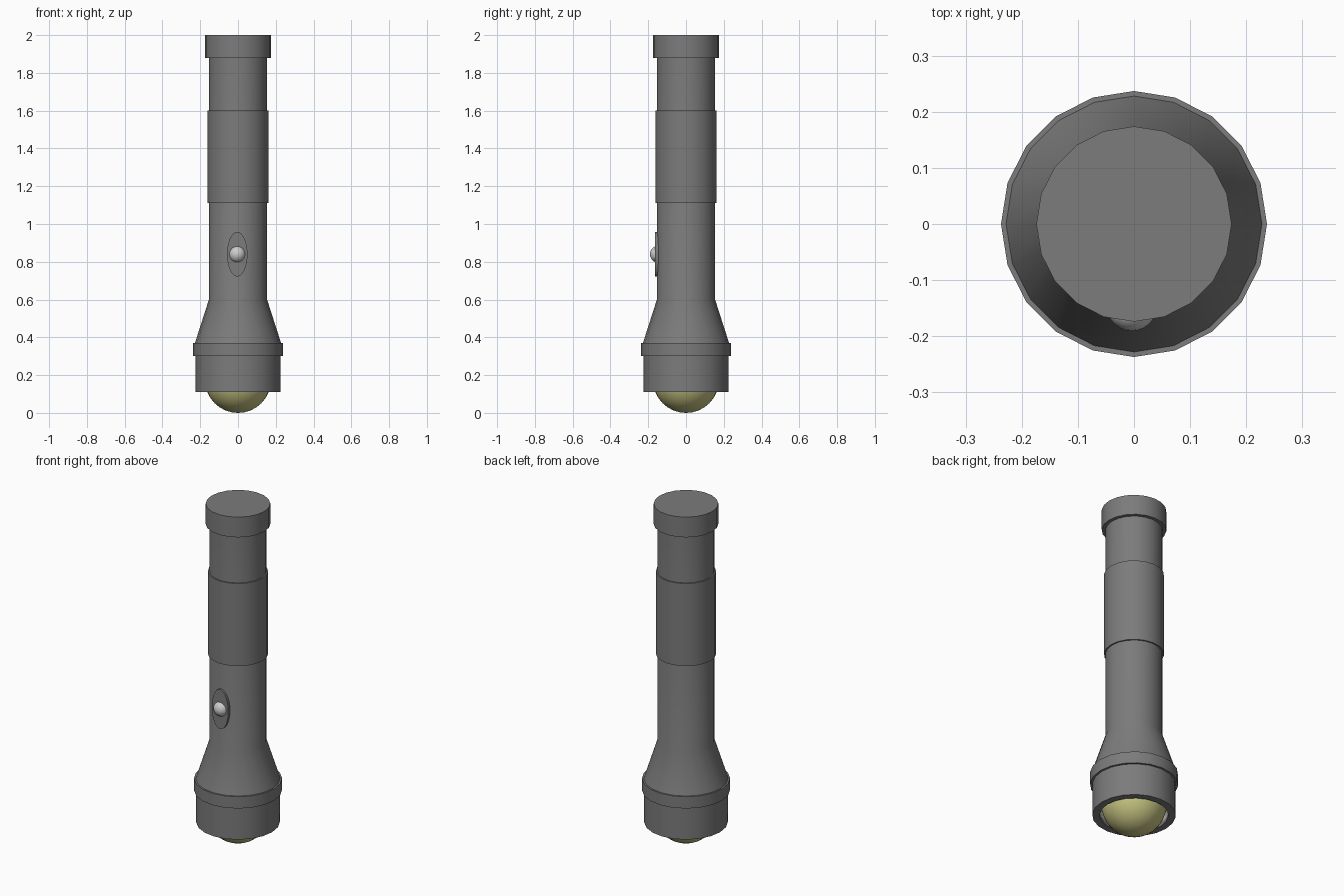
import bpy, bmesh, math
from mathutils import Matrix

if "Cube" in bpy.data.objects:
    bpy.data.objects.remove(bpy.data.objects["Cube"])

SIDES = 20


def material(name, rgb):
    m = bpy.data.materials.new(name)
    m.diffuse_color = (*rgb, 1)
    m.use_nodes = True
    m.node_tree.nodes["Principled BSDF"].inputs["Base Color"].default_value = m.diffuse_color
    return m


CASING = material("dark_casing", (0.2, 0.2, 0.2))
SILVER = material("silver", (0.55, 0.55, 0.55))
GLOW = material("pale_yellow", (0.56, 0.54, 0.22))


def finish(name, bm, mat):
    bmesh.ops.remove_doubles(bm, verts=bm.verts, dist=1e-5)
    bmesh.ops.recalc_face_normals(bm, faces=bm.faces)
    me = bpy.data.meshes.new(name)
    bm.to_mesh(me)
    bm.free()
    me.materials.append(mat)
    ob = bpy.data.objects.new(name, me)
    bpy.context.collection.objects.link(ob)
    bpy.ops.object.select_all(action='DESELECT')
    ob.select_set(True)
    bpy.context.view_layer.objects.active = ob
    bpy.ops.object.shade_smooth_by_angle(angle=math.radians(30))
    return ob


def lathe(name, profile, mat=CASING, closed=False):
    """Revolve (radius, z) points around z."""
    bm = bmesh.new()
    vs = [bm.verts.new((r, 0, z)) for r, z in profile]
    pairs = list(zip(vs, vs[1:])) + ([(vs[-1], vs[0])] if closed else [])
    es = [bm.edges.new(p) for p in pairs]
    bmesh.ops.spin(bm, geom=vs + es, cent=(0, 0, 0), axis=(0, 0, 1),
                   angle=2 * math.pi, steps=SIDES, use_duplicate=False)
    bmesh.ops.remove_doubles(bm, verts=bm.verts, dist=1e-5)
    bmesh.ops.dissolve_degenerate(bm, edges=bm.edges, dist=1e-6)
    return finish(name, bm, mat)


def ball(name, radius, centre, mat, u, v):
    bm = bmesh.new()
    bmesh.ops.create_uvsphere(bm, u_segments=u, v_segments=v, radius=radius,
                              matrix=Matrix.Translation(centre))
    return finish(name, bm, mat)


# Barrel, flaring head and open front recess
lathe("barrel_and_head", [(0, 1.90), (0.154, 1.90), (0.154, 0.60), (0.228, 0.37),
                          (0.237, 0.37), (0.237, 0.30), (0.225, 0.30),
                          (0.225, 0.11), (0.185, 0.11), (0.185, 0.13)])

# Reflector behind the bulb
lathe("reflector", [(0.185, 0.13), (0.15, 0.25), (0, 0.27)], SILVER)

# Grip sleeve and tail cap
lathe("grip_sleeve", [(0.154, 1.11), (0.162, 1.11), (0.162, 1.60), (0.154, 1.60)], closed=True)
lathe("tail_cap", [(0, 1.88), (0.174, 1.88), (0.174, 2.0), (0, 2.0)])

# Bulb dome
ball("bulb", 0.175, (0, 0, 0.175), GLOW, 32, 16)

# Oval switch plate on the front
bm = bmesh.new()
bmesh.ops.create_cone(bm, cap_ends=True, segments=32, radius1=1, radius2=1, depth=0.035,
                      matrix=Matrix.Translation((-0.004, -0.1455, 0.84))
                      @ Matrix.Diagonal((0.054, 1, 0.118, 1))
                      @ Matrix.Rotation(math.pi / 2, 4, 'X'))
finish("switch_plate", bm, CASING)

# Round switch button
ball("switch_button", 0.045, (-0.004, -0.146, 0.84), SILVER, 24, 12)
